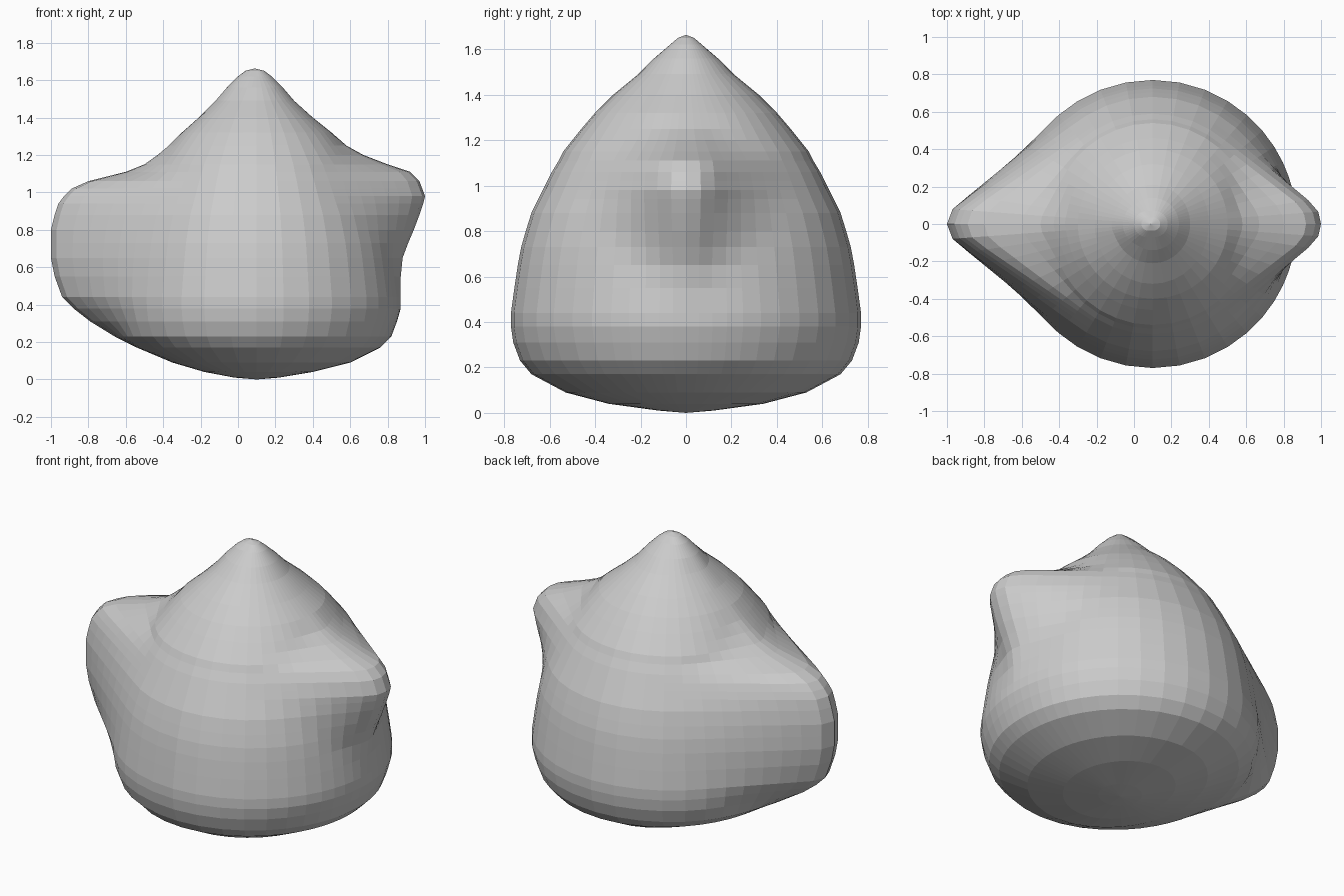
import bpy, bmesh, math

if "Cube" in bpy.data.objects:
    bpy.data.objects.remove(bpy.data.objects["Cube"])

CX = 0.1          # axis of the round body
SEGS = 48

# height, left extent, right extent, half depth
RINGS = [
    (0.01, -0.02, 0.22, 0.12), (0.04, -0.18, 0.40, 0.34),
    (0.09, -0.35, 0.60, 0.53), (0.17, -0.54, 0.76, 0.68),
    (0.23, -0.66, 0.82, 0.73), (0.31, -0.79, 0.85, 0.76),
    (0.38, -0.88, 0.87, 0.77), (0.44, -0.94, 0.87, 0.77),
    (0.55, -0.98, 0.87, 0.755), (0.65, -1.00, 0.88, 0.74),
    (0.73, -1.00, 0.91, 0.725), (0.80, -1.00, 0.94, 0.705),
    (0.88, -0.98, 0.97, 0.68), (0.94, -0.96, 0.99, 0.65),
    (0.98, -0.93, 1.00, 0.63), (1.02, -0.89, 0.985, 0.61),
    (1.06, -0.80, 0.97, 0.59), (1.11, -0.60, 0.92, 0.56),
    (1.15, -0.50, 0.80, 0.54), (1.20, -0.43, 0.67, 0.50),
    (1.25, -0.37, 0.58, 0.46), (1.32, -0.30, 0.50, 0.40),
    (1.40, -0.21, 0.40, 0.32), (1.49, -0.12, 0.30, 0.21),
    (1.56, -0.06, 0.24, 0.14), (1.62, 0.0, 0.18, 0.07),
    (1.65, 0.04, 0.14, 0.035),
]


def radius(theta, a, b, t):
    """Ellipse, or round body stretched tautly to a rounded tip of radius t."""
    c, s = math.cos(theta), math.sin(theta)
    if a <= b + 0.001:
        return a * b / math.hypot(b * c, a * s)
    d = a - t
    phi = math.acos((b - t) / d)
    tip = math.atan2(t * math.sin(phi), d + t * math.cos(phi))
    if theta > phi:
        return b
    if theta > tip:
        return b / math.cos(theta - phi)
    return d * c + math.sqrt(max(0, t * t - (d * s) ** 2))


def ring(bm, z, left, right, b):
    verts = []
    for i in range(SEGS):
        u = 2 * math.pi * i / SEGS
        ang = u - 0.22 * math.sin(2 * u)      # denser towards the two tips
        c, s = math.cos(ang), math.sin(ang)
        theta = math.atan2(abs(s), abs(c))
        if c >= 0:
            r = radius(theta, right - CX, b, min(0.15, b))
        else:
            r = radius(theta, CX - left, b, min(0.12, b))
        verts.append(bm.verts.new((CX + r * c, r * s, z)))
    return verts


# Body lofted through horizontal rings, closed at bottom and peak
bm = bmesh.new()
loops = [ring(bm, *row) for row in RINGS]
bottom = bm.verts.new((CX, 0, 0))
peak = bm.verts.new((0.09, 0, 1.663))
for i in range(SEGS):
    j = (i + 1) % SEGS
    for lo, hi in zip(loops, loops[1:]):
        bm.faces.new((lo[i], lo[j], hi[j], hi[i]))
    bm.faces.new((bottom, loops[0][j], loops[0][i]))
    bm.faces.new((peak, loops[-1][i], loops[-1][j]))
bmesh.ops.recalc_face_normals(bm, faces=bm.faces)

mesh = bpy.data.meshes.new("wrapped_body")
bm.to_mesh(mesh)
bm.free()
body = bpy.data.objects.new("wrapped_body", mesh)
bpy.context.collection.objects.link(body)
